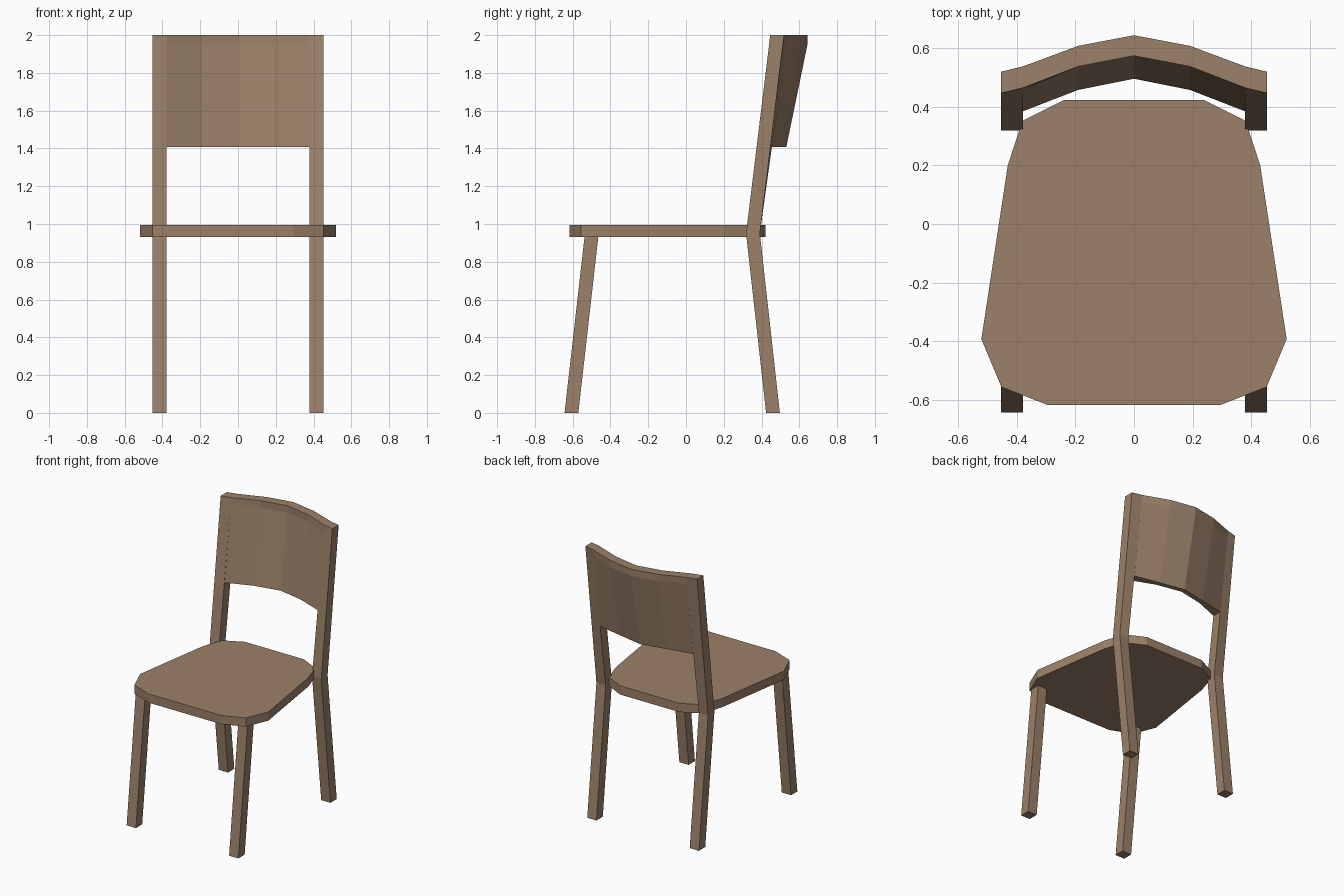
import bpy, bmesh

if "Cube" in bpy.data.objects:
    bpy.data.objects.remove(bpy.data.objects["Cube"])

wood = bpy.data.materials.new("brown wood")
wood.diffuse_color = (0.33, 0.22, 0.143, 1)
wood.use_nodes = True
wood.node_tree.nodes["Principled BSDF"].inputs["Base Color"].default_value = wood.diffuse_color


def loft(name, rings):
    """Join equal-sized closed rings of points into a capped solid."""
    bm = bmesh.new()
    vs = [[bm.verts.new(p) for p in ring] for ring in rings]
    n = len(vs[0])
    for a, b in zip(vs, vs[1:]):
        for i in range(n):
            j = (i + 1) % n
            bm.faces.new((a[i], a[j], b[j], b[i]))
    bm.faces.new(vs[0])
    bm.faces.new(vs[-1])
    bmesh.ops.recalc_face_normals(bm, faces=bm.faces)
    mesh = bpy.data.meshes.new(name)
    bm.to_mesh(mesh)
    bm.free()
    mesh.materials.append(wood)
    ob = bpy.data.objects.new(name, mesh)
    bpy.context.collection.objects.link(ob)
    return ob


IN, OUT, T = 0.378, 0.453, 0.073


def leg_ring(side, z, y_out, y_in=None):
    y_in = y_out if y_in is None else y_in
    return [(side * OUT, y_out, z), (side * IN, y_in, z),
            (side * IN, y_in + T, z), (side * OUT, y_out + T, z)]


# seat: chamfered plate, wider at the front
half = [(0.24, 0.422), (0.38, 0.352), (0.43, 0.2), (0.52, -0.392), (0.452, -0.555), (0.296, -0.616)]
outline = half + [(-x, y) for x, y in reversed(half)]
loft("seat", [[(x, y, z) for x, y in outline] for z in (0.932, 0.996)])

# legs: raked front legs, and back legs that bend and run up to the backrest
for side, word in ((1, "right"), (-1, "left")):
    loft("front_leg_" + word, [leg_ring(side, 0, -0.643), leg_ring(side, 0.934, -0.537)])
    loft("back_leg_" + word, [leg_ring(side, 0, 0.424), leg_ring(side, 0.95, 0.318),
                              leg_ring(side, 2, 0.446, 0.464)])

# backrest: curved panel leaning back, upright along its top edge
XS = (-IN, -0.19, 0, 0.19, IN)


def panel_ring(z, front, back):
    f = front + front[-2::-1]
    b = back + back[-2::-1]
    return ([(x, y, z) for x, y in zip(XS, f)] +
            [(x, y, z) for x, y in reversed(list(zip(XS, b)))])


loft("backrest", [
    panel_ring(1.407, [0.384, 0.457, 0.495], [0.455, 0.493, 0.531]),
    panel_ring(1.95, [0.457, 0.537, 0.573], [0.530, 0.607, 0.643]),
    panel_ring(2.0, [0.464, 0.537, 0.573], [0.537, 0.607, 0.643]),
])
